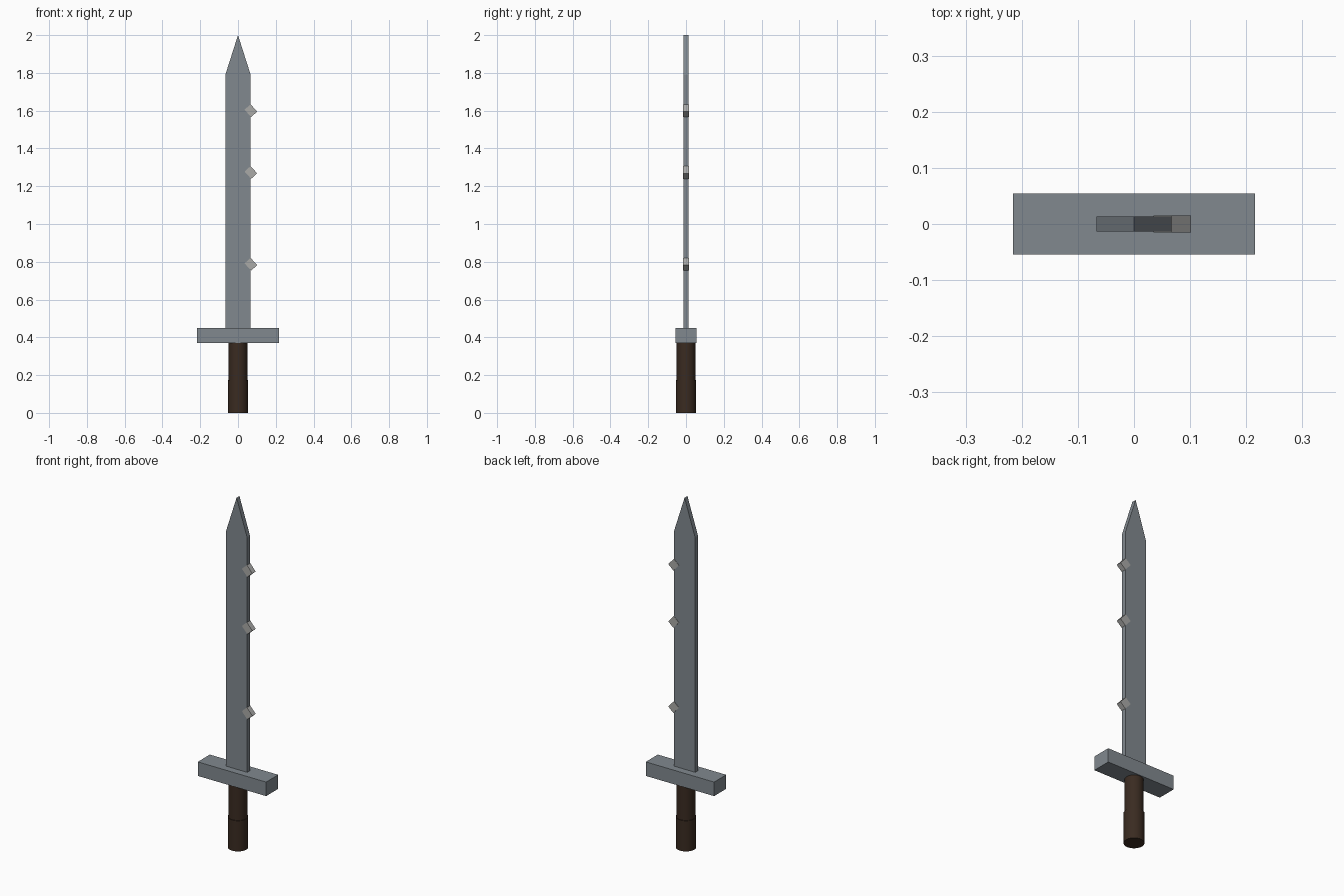
import bpy, bmesh, math
from mathutils import Matrix

cube = bpy.data.objects.get("Cube")
if cube:
    bpy.data.objects.remove(cube, do_unlink=True)


def material(name, rgb):
    mat = bpy.data.materials.new(name)
    mat.use_nodes = True
    mat.diffuse_color = (*rgb, 1)
    mat.node_tree.nodes["Principled BSDF"].inputs["Base Color"].default_value = (*rgb, 1)
    return mat


steel = material("steel grey", (0.22, 0.25, 0.275))
pale = material("pale grey", (0.40, 0.40, 0.39))
wood = material("dark brown", (0.042, 0.024, 0.015))


def finish(bm, name, mat):
    bmesh.ops.recalc_face_normals(bm, faces=bm.faces[:])
    mesh = bpy.data.meshes.new(name)
    bm.to_mesh(mesh)
    bm.free()
    mesh.materials.append(mat)
    obj = bpy.data.objects.new(name, mesh)
    bpy.context.collection.objects.link(obj)
    return obj


def box(name, size, centre, mat, turn=0):
    bm = bmesh.new()
    bmesh.ops.create_cube(bm, size=1)
    bm.transform(Matrix.Translation(centre) @ Matrix.Rotation(turn, 4, "Y") @ Matrix.Diagonal((*size, 1)))
    return finish(bm, name, mat)


def grip(name, radius, bottom, top, mat):
    bm = bmesh.new()
    bmesh.ops.create_cone(bm, cap_ends=True, segments=32, radius1=radius, radius2=radius,
                          depth=top - bottom,
                          matrix=Matrix.Translation((0, 0, (bottom + top) / 2)))
    obj = finish(bm, name, mat)
    bpy.ops.object.select_all(action="DESELECT")
    obj.select_set(True)
    bpy.context.view_layer.objects.active = obj
    bpy.ops.object.shade_smooth_by_angle()


# Flat blade: pointed outline extruded through its thickness
half, thick = 0.067, 0.026
outline = [(-half, 0.44), (half, 0.44), (half, 1.79), (0, 2.0), (-half, 1.79)]
bm = bmesh.new()
face = bm.faces.new([bm.verts.new((x, -thick / 2, z)) for x, z in outline])
side = bmesh.ops.extrude_face_region(bm, geom=[face])["geom"]
bmesh.ops.translate(bm, vec=(0, thick, 0), verts=[v for v in side if isinstance(v, bmesh.types.BMVert)])
finish(bm, "blade", steel)

# Tilted teeth along the left edge
for i, z in enumerate((0.787, 1.273, 1.6)):
    box(f"tooth_{i + 1}", (0.052, 0.03, 0.043), (0.068, 0, z), pale, math.radians(48))

# Crossguard and two-part grip
box("crossguard", (0.432, 0.109, 0.08), (0, 0, 0.41), steel)
grip("grip_upper", 0.049, 0.17, 0.372, wood)
grip("grip_lower", 0.053, 0, 0.175, wood)
